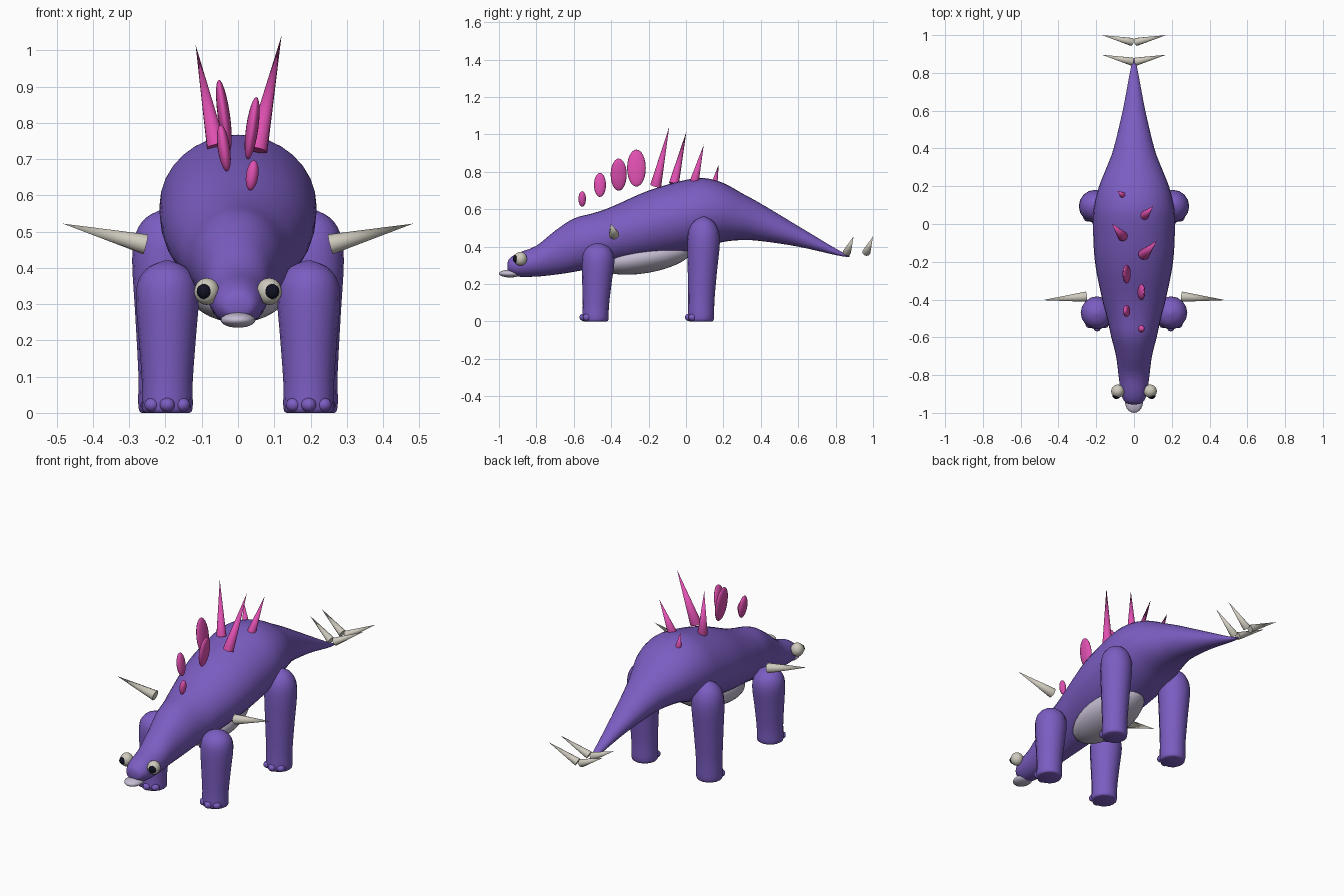
import bpy
import bmesh
from math import pi, cos, sin, radians
from mathutils import Vector, Matrix

cube = bpy.data.objects.get("Cube")
if cube:
    bpy.data.objects.remove(cube, do_unlink=True)


def make_material(name, red, green, blue):
    mat = bpy.data.materials.new(name)
    mat.use_nodes = True
    color = (red, green, blue, 1)
    mat.diffuse_color = color
    mat.node_tree.nodes["Principled BSDF"].inputs["Base Color"].default_value = color
    return mat


purple = make_material("purple skin", .20, .11, .54)
pink = make_material("pink plates", .74, .08, .44)
bone = make_material("bone", .62, .59, .51)
lilac = make_material("pale lilac", .56, .51, .65)
navy = make_material("dark pupil", .005, .005, .015)


def finish(name, bm, mat):
    """Turn a bmesh into a named, smooth shaded object."""
    bmesh.ops.recalc_face_normals(bm, faces=bm.faces)
    mesh = bpy.data.meshes.new(name)
    bm.to_mesh(mesh)
    bm.free()
    mesh.materials.append(mat)
    mesh.shade_smooth()
    mesh.set_sharp_from_angle(angle=radians(60))
    obj = bpy.data.objects.new(name, mesh)
    bpy.context.collection.objects.link(obj)
    return obj


def spline(points, steps):
    """Smooth a list of tuples with a Catmull-Rom curve."""
    pts = [Vector(p) for p in points]
    pts = [pts[0]] + pts + [pts[-1]]
    result = []
    for a, b, c, d in zip(pts, pts[1:], pts[2:], pts[3:]):
        for i in range(steps):
            t = i / steps
            result.append(b + (c - a) * t / 2
                          + (a - b * 2.5 + c * 2 - d / 2) * t ** 2
                          + (b * 3 - a - c * 3 + d) * t ** 3 / 2)
    result.append(pts[-1])
    return result


def loft(name, rings, mat, sides=24):
    """Skin elliptical rings, each given as a centre and two half axes."""
    bm = bmesh.new()
    loops = []
    for center, u, v in rings:
        angles = [2 * pi * i / sides for i in range(sides)]
        loops.append([bm.verts.new(center + u * cos(a) + v * sin(a)) for a in angles])
    for low, high in zip(loops, loops[1:]):
        for i in range(sides):
            j = (i + 1) % sides
            bm.faces.new((low[i], low[j], high[j], high[i]))
    bm.faces.new(loops[0])
    bm.faces.new(loops[-1])
    return finish(name, bm, mat)


def ellipsoid(name, center, radii, mat, rotation=Matrix.Identity(4), segments=20):
    bm = bmesh.new()
    matrix = Matrix.Translation(center) @ rotation @ Matrix.Diagonal((*radii, 1))
    bmesh.ops.create_uvsphere(bm, u_segments=segments, v_segments=segments // 2 + 2,
                              radius=1, matrix=matrix)
    return finish(name, bm, mat)


def spike(name, base, tip, radius, mat):
    base, tip = Vector(base), Vector(tip)
    axis = tip - base
    turn = axis.to_track_quat('Z', 'Y').to_matrix().to_4x4()
    bm = bmesh.new()
    bmesh.ops.create_cone(bm, cap_ends=True, segments=10, radius1=radius, radius2=0,
                          depth=axis.length,
                          matrix=Matrix.Translation((base + tip) / 2) @ turn)
    return finish(name, bm, mat)


# Body from snout to tail: y, top, bottom, half width
body_stations = [
    (-.955, .305, .285, .012), (-.945, .335, .26, .045), (-.9, .365, .24, .068),
    (-.8, .405, .24, .082), (-.7, .485, .25, .095), (-.6, .55, .265, .12),
    (-.5, .578, .285, .142), (-.4, .612, .305, .168), (-.2, .70, .33, .207),
    (0, .757, .365, .217), (.1, .766, .395, .21), (.2, .74, .425, .185),
    (.3, .685, .435, .145), (.4, .63, .43, .108), (.6, .51, .40, .06),
    (.8, .39, .355, .022), (.875, .352, .343, .006),
]
loft("body", [(Vector((0, y, (top + bottom) / 2)),
               Vector((half, 0, 0)), Vector((0, 0, (top - bottom) / 2)))
              for y, top, bottom, half in spline(body_stations, 4)], purple, 32)

# Belly patch and beak
ellipsoid("belly", (0, -.215, .345), (.14, .255, .086), lilac,
          Matrix.Rotation(radians(10), 4, 'X'), 28)
ellipsoid("beak", (0, -.94, .256), (.048, .06, .021), lilac)


# Legs: share of height, radius, backward lean
leg_profile = [(0, .060, 0), (.03, .070, 0), (.2, .070, .002), (.5, .079, .008),
               (.75, .087, .014), (.88, .078, .014), (.96, .05, .014), (1, .008, .014)]


def leg(name, x, y, height):
    rings = []
    for share, radius, lean in spline(leg_profile, 3):
        rings.append((Vector((x, y + lean, share * height)),
                      Vector((radius, 0, 0)), Vector((0, radius, 0))))
    loft(name, rings, purple, 16)
    for i in (-1, 0, 1):
        ellipsoid(name + "_toe", (x + i * .042, y - .062 + abs(i) * .018, .022),
                  (.022, .024, .02), purple, segments=10)


for side, s in (("left", 1), ("right", -1)):
    leg("front_leg_" + side, s * .195, -.484, .42)
    leg("back_leg_" + side, s * .205, .08, .56)

    # Eyes
    ellipsoid("eye_" + side, (s * .086, -.885, .335), (.035, .035, .037), bone)
    ellipsoid("pupil_" + side, (s * .093, -.909, .335), (.021, .017, .021), navy)

    # Shoulder spikes
    spike("shoulder_spike_" + side, (s * .255, -.385, .465), (s * .483, -.403, .522),
          .028, bone)

    # Two pairs of tail spikes
    for pair, y in (("front", .86), ("rear", .964)):
        spike("tail_spike_" + pair + "_" + side, (s * .012, y, .37),
              (s * .17, y + .036, .455), .022, bone)

# Rounded neck plates, alternating sides and leaning outward: y, z, depth, height
plates = [(-.555, .655, .02, .042), (-.46, .73, .032, .065),
          (-.36, .785, .043, .087), (-.265, .82, .05, .1)]
for i, (y, z, depth, height) in enumerate(plates):
    s = 1 if i % 2 == 0 else -1
    ellipsoid("neck_plate", (s * .039, y, z), (.017, depth, height), pink,
              Matrix.Rotation(radians(s * 8), 4, 'Y'))

# Pointed back spikes, alternating sides: base, tip, radius
back_spikes = [((.052, -.162, .725), (.12, -.09, 1.04), .03),
               ((-.06, -.065, .735), (-.117, .002, 1.015), .027),
               ((.055, .045, .75), (.102, .095, .945), .024),
               ((-.058, .152, .735), (-.088, .175, .84), .017),
               ((.06, .235, .66), (.072, .252, .705), .01)]
for base, tip, radius in back_spikes:
    spike("back_spike", base, tip, radius, pink)
